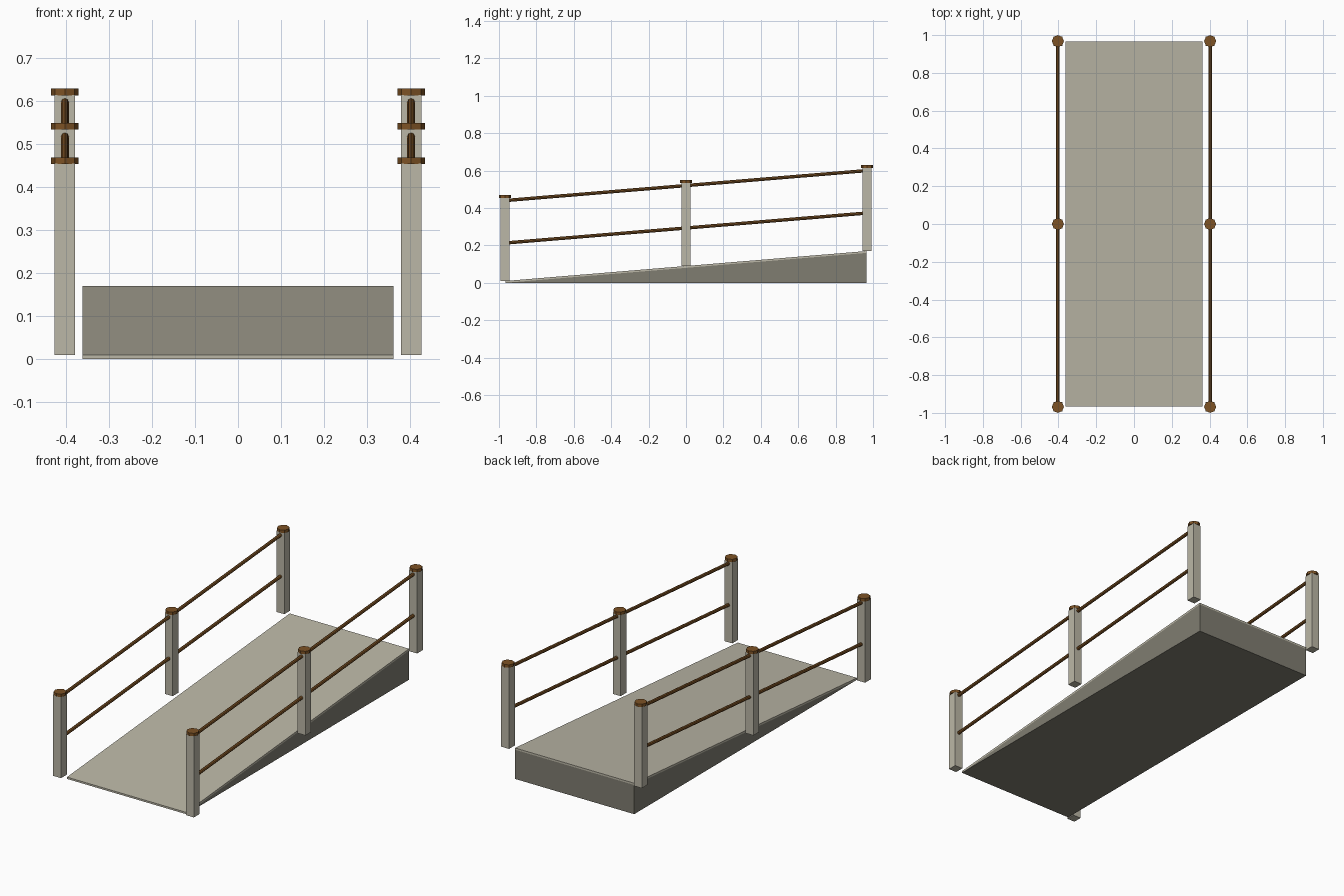
import bpy, bmesh, math
from mathutils import Vector

if "Cube" in bpy.data.objects:
    bpy.data.objects.remove(bpy.data.objects["Cube"])

def material(name, rgb):
    m = bpy.data.materials.new(name)
    m.diffuse_color = (*rgb, 1)
    m.use_nodes = True
    m.node_tree.nodes["Principled BSDF"].inputs["Base Color"].default_value = m.diffuse_color
    return m

STONE = material("light stone", (0.50, 0.475, 0.385))
DARK = material("dark stone", (0.215, 0.205, 0.165))
WOOD = material("brown wood", (0.205, 0.085, 0.018))

HALF_W, HALF_L, RISE, SLAB = 0.362, 0.966, 0.16, 0.01
POST_X, POST_Y = 0.403, 0.968

def slope(y):
    """Height of the ramp's underside line at y."""
    return RISE * (y + HALF_L) / (2 * HALF_L)

def extrude_profile(name, profile, mat):
    """Extrude a (y, z) outline across the ramp width."""
    bm = bmesh.new()
    face = bm.faces.new([bm.verts.new((-HALF_W, y, z)) for y, z in profile])
    new = bmesh.ops.extrude_face_region(bm, geom=[face])["geom"]
    verts = [v for v in new if isinstance(v, bmesh.types.BMVert)]
    bmesh.ops.translate(bm, verts=verts, vec=(2 * HALF_W, 0, 0))
    bmesh.ops.recalc_face_normals(bm, faces=bm.faces)
    me = bpy.data.meshes.new(name)
    bm.to_mesh(me)
    bm.free()
    me.materials.append(mat)
    bpy.context.collection.objects.link(bpy.data.objects.new(name, me))

def finish(name, mat):
    ob = bpy.context.object
    ob.name = name
    ob.data.materials.append(mat)
    return ob

def rod(name, a, b, radius, mat):
    a, b = Vector(a), Vector(b)
    d = b - a
    bpy.ops.mesh.primitive_cylinder_add(vertices=8, radius=radius, depth=d.length,
                                        location=(a + b) / 2)
    ob = finish(name, mat)
    ob.rotation_euler = (-math.atan2(d.y, d.z), 0, 0)

# Ramp: dark wedge with a thin light deck on top
extrude_profile("ramp_wedge", [(-HALF_L, 0), (HALF_L, 0), (HALF_L, RISE)], DARK)
extrude_profile("ramp_deck", [(-HALF_L, 0), (HALF_L, RISE),
                              (HALF_L, RISE + SLAB), (-HALF_L, SLAB)], STONE)

for side, x in (("left", -POST_X), ("right", POST_X)):
    # Posts with octagonal caps, stepping up the slope
    for pos, y in (("front", -POST_Y), ("middle", 0), ("back", POST_Y)):
        base = slope(y) + SLAB
        bpy.ops.mesh.primitive_cube_add(size=1, location=(x, y, base + 0.2225))
        post = finish(f"{side}_{pos}_post", STONE)
        post.scale = (0.048, 0.05, 0.445)
        rod(f"{side}_{pos}_cap", (x, y, base + 0.444), (x, y, base + 0.460), 0.032, WOOD)
    # Sloping handrails
    for level, h in (("upper", 0.43), ("lower", 0.203)):
        ends = [(x, y, slope(y) + SLAB + h) for y in (-POST_Y + 0.01, POST_Y - 0.01)]
        rod(f"{side}_{level}_rail", *ends, 0.009, WOOD)
